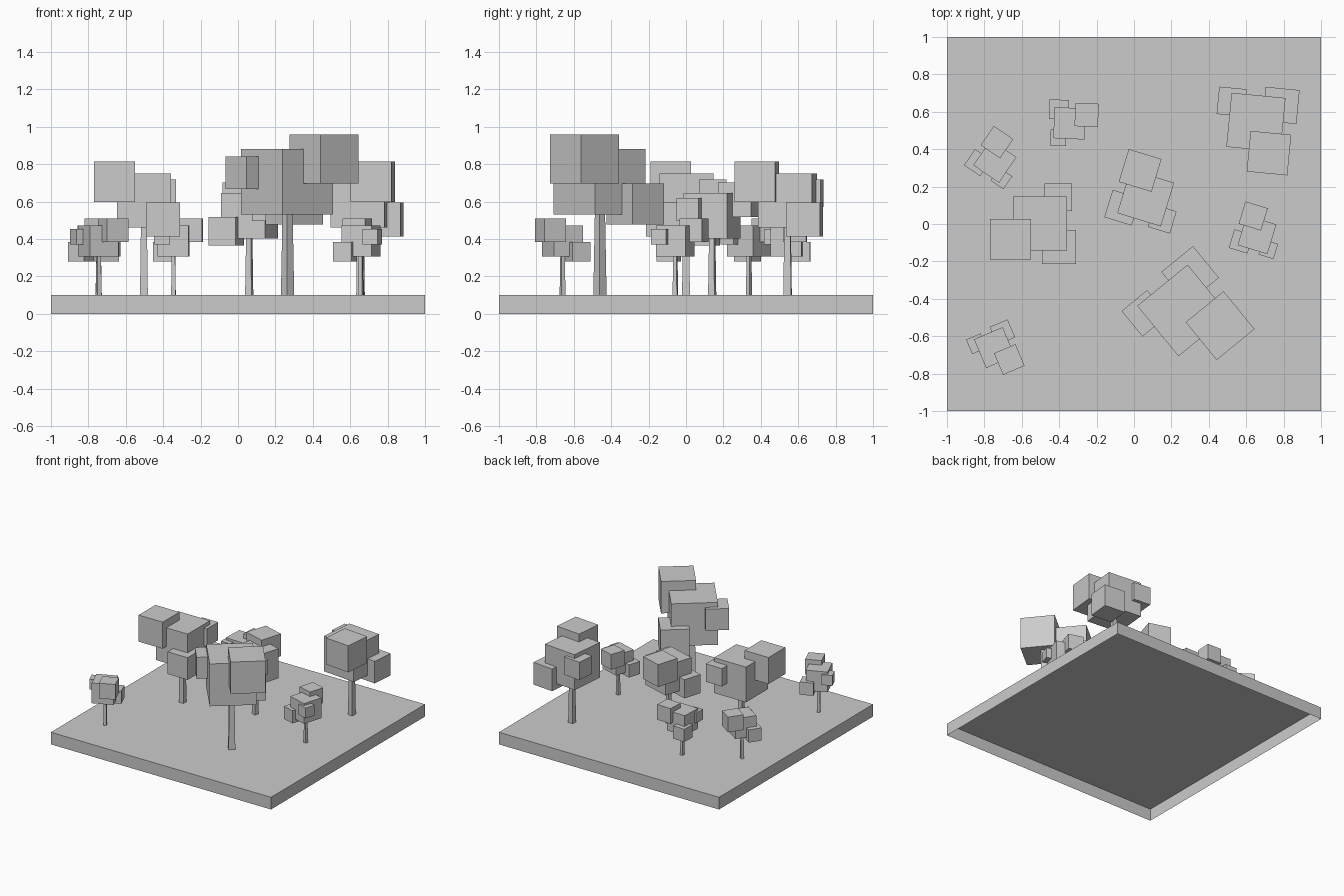
import bpy, bmesh, math
from mathutils import Matrix, Vector

if "Cube" in bpy.data.objects:
    bpy.data.objects.remove(bpy.data.objects["Cube"])


def finish(bm, name, matrix=Matrix()):
    bmesh.ops.transform(bm, matrix=matrix, verts=bm.verts)
    mesh = bpy.data.meshes.new(name)
    bm.to_mesh(mesh)
    bm.free()
    obj = bpy.data.objects.new(name, mesh)
    bpy.context.collection.objects.link(obj)
    return obj


def box(name, size, centre, matrix=Matrix(), taper=1.0, open_bottom=False):
    bm = bmesh.new()
    bmesh.ops.create_cube(bm, size=1)
    for v in bm.verts:
        k = taper if v.co.z > 0 else 1.0
        v.co = Vector((v.co.x * size[0] * k, v.co.y * size[1] * k, v.co.z * size[2]))
        v.co += Vector(centre)
    if open_bottom:
        bm.normal_update()
        under = [f for f in bm.faces if f.normal.z < -0.9]
        bmesh.ops.delete(bm, geom=under, context='FACES_ONLY')
    return finish(bm, name, matrix)


# Ground slab, open underneath
GROUND = 0.1
box("ground_slab", (2, 2, GROUND), (0, 0, GROUND / 2), open_bottom=True)

# Foliage cubes of one tree: name, edge length, centre relative to trunk foot
FOLIAGE = [
    ("main_foliage", 0.29, (0.0, 0.003, 0.505)),
    ("upper_foliage", 0.218, (-0.157, -0.082, 0.606)),
    ("small_foliage", 0.147, (0.098, 0.143, 0.545)),
    ("lower_foliage", 0.182, (0.103, -0.122, 0.405)),
]

# Trees: x, y, turn in degrees, scale
TREES = [
    (0.265, -0.46, 129.3, 1.2),
    (-0.503, 0.0, 0, 1.0),
    (0.655, 0.543, 84.5, 1.0),
    (0.06, 0.14, -107, 0.84),
    (-0.345, 0.54, 177.5, 0.573),
    (-0.745, 0.337, -124.5, 0.573),
    (-0.745, -0.66, 113, 0.573),
    (0.656, -0.057, -107, 0.573),
]

for i, (x, y, turn, s) in enumerate(TREES, 1):
    m = (Matrix.Translation((x, y, GROUND))
         @ Matrix.Rotation(math.radians(turn), 4, 'Z') @ Matrix.Scale(s, 4))
    # Tapered square trunk
    box(f"trunk_{i}", (0.042, 0.042, 0.4), (0, 0, 0.2), m, taper=0.75, open_bottom=True)
    # Leaf blocks
    for name, edge, centre in FOLIAGE:
        box(f"{name}_{i}", (edge,) * 3, centre, m)
